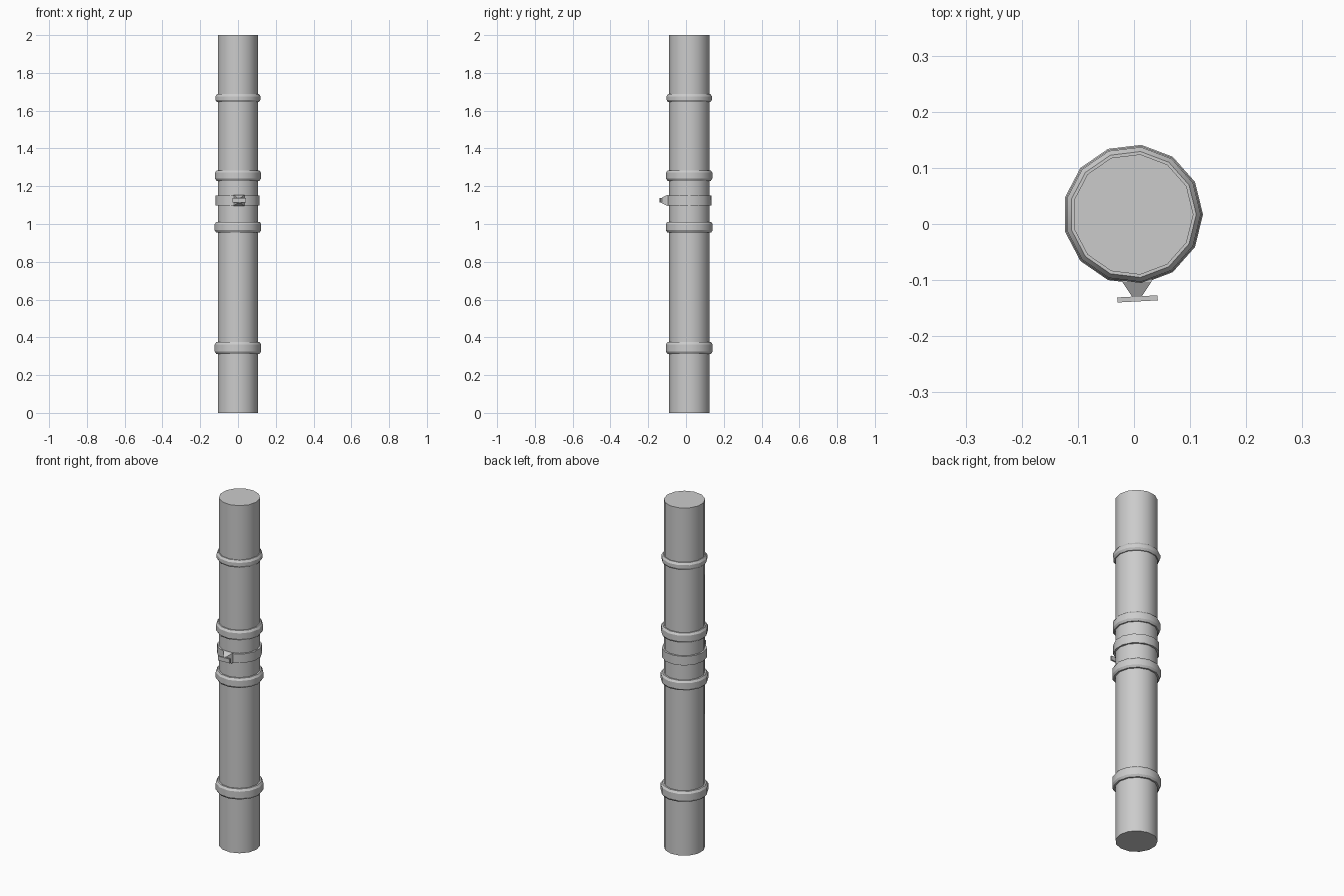
import bpy, bmesh
from math import cos, sin, pi, radians
from mathutils import Matrix, Vector

if "Cube" in bpy.data.objects:
    bpy.data.objects.remove(bpy.data.objects["Cube"])

SIDES = 13
CX, CY = -0.002, 0.017


def finish(bm, name, smooth=True):
    bmesh.ops.recalc_face_normals(bm, faces=bm.faces)
    mesh = bpy.data.meshes.new(name)
    bm.to_mesh(mesh)
    bm.free()
    obj = bpy.data.objects.new(name, mesh)
    bpy.context.collection.objects.link(obj)
    if smooth:
        bpy.ops.object.select_all(action='DESELECT')
        obj.select_set(True)
        bpy.context.view_layer.objects.active = obj
        bpy.ops.object.shade_smooth_by_angle(angle=radians(30))
    return obj


def lathe(name, profile, turn=0.0, closed=True):
    """Spin (radius, z) points around the pipe axis; cap the ends if open."""
    bm = bmesh.new()
    loops = [[bm.verts.new((CX + r * cos(turn + 2 * pi * i / SIDES),
                            CY + r * sin(turn + 2 * pi * i / SIDES), z))
              for i in range(SIDES)] for r, z in profile]
    pairs = list(zip(loops, loops[1:]))
    if closed:
        pairs.append((loops[-1], loops[0]))
    else:
        bm.faces.new(loops[0])
        bm.faces.new(loops[-1])
    for a, b in pairs:
        for i in range(SIDES):
            j = (i + 1) % SIDES
            bm.faces.new((a[i], a[j], b[j], b[i]))
    return finish(bm, name)


# Main pipe
lathe("pipe", [(0.108, 0), (0.108, 2)], closed=False)

# Chamfered joint rings
rings = [(0.313, 0.374, 0.125), (0.955, 1.011, 0.125),
         (1.228, 1.284, 0.123), (1.645, 1.688, 0.121)]
for n, (z0, z1, r) in enumerate(rings, 1):
    c = 0.012
    lathe(f"joint_ring_{n}", [(0.104, z0), (r - 0.008, z0), (r, z0 + c),
                              (r, z1 - c), (r - 0.008, z1), (0.104, z1)])

# Flat clamp band
lathe("clamp_band", [(0.104, 1.099), (0.118, 1.099),
                     (0.118, 1.151), (0.104, 1.151)], turn=pi)


def block(name, sections, x, z, tilt=0.0):
    """Block through rectangular sections (y, half width, half height)."""
    bm = bmesh.new()
    quads = [[bm.verts.new((sx * w, y, sz * h)) for sx, sz in
              ((-1, -1), (1, -1), (1, 1), (-1, 1))] for y, w, h in sections]
    bm.faces.new(quads[0])
    bm.faces.new(quads[-1])
    for a, b in zip(quads, quads[1:]):
        for i in range(4):
            j = (i + 1) % 4
            bm.faces.new((a[i], a[j], b[j], b[i]))
    pivot = Vector((0, sections[0][0], 0))
    bmesh.ops.rotate(bm, verts=bm.verts, cent=pivot,
                     matrix=Matrix.Rotation(tilt, 3, 'Z'))
    bmesh.ops.translate(bm, verts=bm.verts, vec=(x, 0, z))
    return finish(bm, name, smooth=False)


# Tapered clamp neck and tightening handle
block("clamp_neck", [(-0.092, 0.029, 0.029), (-0.103, 0.026, 0.028),
                     (-0.130, 0.008, 0.013)], 0.005, 1.125)
block("clamp_handle", [(-0.129, 0.036, 0.012),
                       (-0.138, 0.036, 0.012)], 0.006, 1.125, radians(3))
